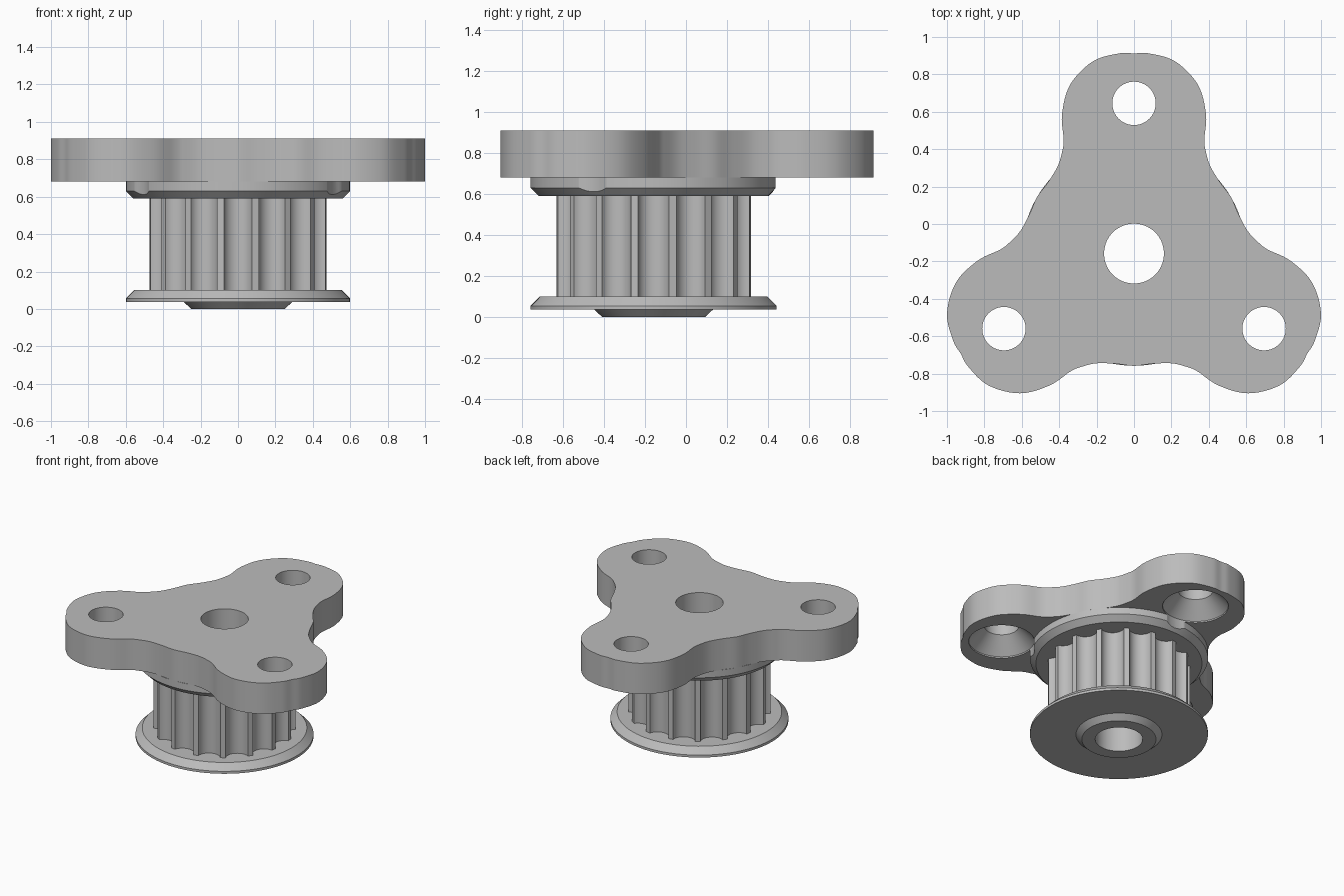
import bpy, bmesh, math
from mathutils import Vector

cube = bpy.data.objects.get("Cube")
if cube:
    bpy.data.objects.remove(cube, do_unlink=True)

CY = -0.158            # pulley axis sits on x = 0, y = CY
BORE = 0.16
ARM = 0.803            # axis to arm hole distance
ARM_ANGLES = [math.radians(a) for a in (90, 210, 330)]

metal = bpy.data.materials.new("plain grey")
metal.use_nodes = True
metal.diffuse_color = (0.5, 0.5, 0.5, 1)
metal.node_tree.nodes["Principled BSDF"].inputs["Base Color"].default_value = (0.5, 0.5, 0.5, 1)


def make(name, bm, center=(0, CY)):
    bmesh.ops.recalc_face_normals(bm, faces=bm.faces)
    mesh = bpy.data.meshes.new(name)
    bm.to_mesh(mesh)
    bm.free()
    mesh.materials.append(metal)
    ob = bpy.data.objects.new(name, mesh)
    ob.location = (*center, 0)
    bpy.context.collection.objects.link(ob)
    return ob


def lathe(name, profile, center=(0, CY), steps=96):
    """Revolve a closed (radius, height) loop around z."""
    bm = bmesh.new()
    rings = []
    for i in range(steps):
        a = math.tau * i / steps
        rings.append([bm.verts.new((r * math.cos(a), r * math.sin(a), z)) for r, z in profile])
    n = len(profile)
    for i in range(steps):
        p, q = rings[i], rings[(i + 1) % steps]
        for j in range(n):
            k = (j + 1) % n
            bm.faces.new((p[j], q[j], q[k], p[k]))
    bmesh.ops.remove_doubles(bm, verts=bm.verts, dist=1e-5)
    return make(name, bm, center)


def prism(name, outline, z0, z1):
    bm = bmesh.new()
    face = bm.faces.new([bm.verts.new((x, y, z0)) for x, y in outline])
    top = bmesh.ops.extrude_face_region(bm, geom=[face])["geom"]
    bmesh.ops.translate(bm, vec=(0, 0, z1 - z0),
                        verts=[v for v in top if isinstance(v, bmesh.types.BMVert)])
    return make(name, bm)


def cut(ob, cutters):
    for c in cutters:
        m = ob.modifiers.new("cut", 'BOOLEAN')
        m.operation, m.solver, m.object = 'DIFFERENCE', 'EXACT', c
    bpy.context.view_layer.update()
    result = bpy.data.meshes.new_from_object(ob.evaluated_get(bpy.context.evaluated_depsgraph_get()))
    ob.modifiers.clear()
    ob.data = result


def spline(points, steps=6):
    """Closed Catmull-Rom curve through the points."""
    out, n = [], len(points)
    for i in range(n):
        a, b, c, d = (points[(i + k) % n] for k in (-1, 0, 1, 2))
        for s in range(steps):
            t = s / steps
            out.append(0.5 * (2 * b + (c - a) * t + (2 * a - 5 * b + 4 * c - d) * t * t
                              + (3 * b - a - 3 * c + d) * t ** 3))
    return out


# Three-armed plate: half an arm as (outward, sideways), mirrored and repeated
half = [(1.07, 0), (1.07, 0.08), (1.027, 0.221), (0.902, 0.342), (0.743, 0.385),
        (0.61, 0.376), (0.546, 0.384), (0.467, 0.408), (0.38, 0.461), (0.3, 0.52)]
arm = [(u, -v) for u, v in half[:0:-1]] + half[:-1]
outline = []
for a in ARM_ANGLES:
    ca, sa = math.cos(a), math.sin(a)
    outline += [Vector((u * ca - v * sa, u * sa + v * ca)) for u, v in arm]
plate = prism("mounting_plate", spline(outline), 0.68, 0.91)

# Toothed core: narrow lands between round grooves
TEETH, R, DEPTH = 16, 0.48, 0.065
core_outline = []
for i in range(TEETH):
    mid = math.tau * i / TEETH
    w = math.radians(9.1)
    for s in range(13):
        t = math.pi * s / 12
        r = R - DEPTH * math.sin(t)
        a = mid - w * math.cos(t)
        core_outline.append((r * math.cos(a), r * math.sin(a)))
core = prism("toothed_core", core_outline, 0.10, 0.59)

# Flanges, with the small boss under the lower one
upper = lathe("upper_flange", [(BORE, 0.59), (0.56, 0.59), (0.6, 0.63), (0.6, 0.68), (BORE, 0.68)])
lower = lathe("lower_flange", [(BORE, 0), (0.25, 0), (0.29, 0.037), (0.6, 0.037),
                               (0.6, 0.055), (0.555, 0.10), (BORE, 0.10)])

# Bore and countersunk arm holes
bore = lathe("bore_cutter", [(0, -0.1), (BORE, -0.1), (BORE, 1), (0, 1)])
sinks = [lathe("countersink_cutter",
               [(0, 0.5), (0.222, 0.5), (0.222, 0.69), (0.116, 0.8), (0.116, 1), (0, 1)],
               (ARM * math.cos(a), CY + ARM * math.sin(a)), 64) for a in ARM_ANGLES]
cut(plate, [bore] + sinks)
cut(core, [bore])
cut(upper, sinks)
for c in [bore] + sinks:
    bpy.data.objects.remove(c, do_unlink=True)

# Smooth shading with crisp edges
bpy.ops.object.select_all(action='DESELECT')
for ob in (plate, core, upper, lower):
    ob.select_set(True)
    bpy.context.view_layer.objects.active = ob
bpy.ops.object.shade_smooth_by_angle(angle=math.radians(30))
